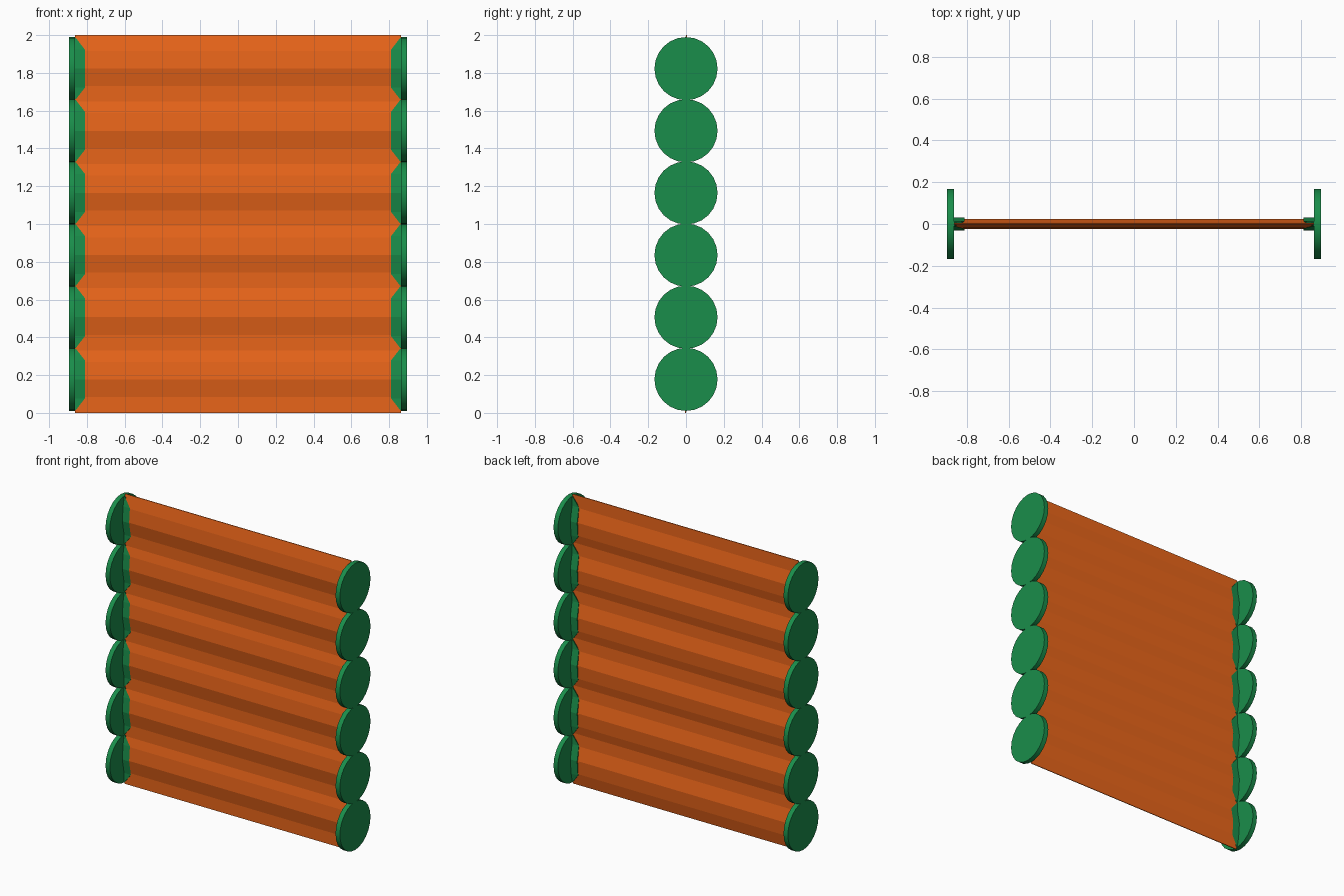
import bpy, math

if "Cube" in bpy.data.objects:
    bpy.data.objects.remove(bpy.data.objects["Cube"])

COUNT, PITCH, HALF_H = 6, 0.329, 0.1775
X_SLAT, X_CAP, X_SLEEVE, RADIUS = 0.862, 0.895, 0.81, 0.167

# Front side of the S-shaped blade as (z, y), top to bottom; the back is its half turn
FRONT = [(HALF_H, 0.0), (0.093, -0.018), (0.0, -0.025), (-0.093, -0.006), (-HALF_H, -0.005)]


def material(name, color):
    mat = bpy.data.materials.new(name)
    mat.diffuse_color = color
    mat.use_nodes = True
    mat.node_tree.nodes["Principled BSDF"].inputs["Base Color"].default_value = mat.diffuse_color
    return mat


orange = material("orange", (0.82, 0.13, 0.01, 1))
green = material("green", (0.01, 0.27, 0.07, 1))


def front_y(z):
    for (z1, y1), (z0, y0) in zip(FRONT, FRONT[1:]):
        if z >= z0:
            return y0 + (y1 - y0) * (z - z0) / (z1 - z0)
    return FRONT[-1][1]


def add_prism(name, ring_a, ring_b, mat, z):
    """Closed solid between two matching rings of points."""
    n = len(ring_a)
    faces = [(i, (i + 1) % n, n + (i + 1) % n, n + i) for i in range(n)]
    faces += [tuple(reversed(range(n))), tuple(range(n, 2 * n))]
    mesh = bpy.data.meshes.new(name)
    mesh.from_pydata(ring_a + ring_b, [], faces)
    mesh.materials.append(mat)
    obj = bpy.data.objects.new(name, mesh)
    obj.location.z = z
    bpy.context.collection.objects.link(obj)
    bpy.context.view_layer.objects.active = obj
    bpy.ops.object.select_all(action='DESELECT')
    obj.select_set(True)
    bpy.ops.object.mode_set(mode='EDIT')
    bpy.ops.mesh.select_all(action='SELECT')
    bpy.ops.mesh.normals_make_consistent(inside=False)
    bpy.ops.object.mode_set(mode='OBJECT')
    return obj


def add_slat(z):
    outline = [(y, h) for h, y in FRONT] + [(-y, -h) for h, y in FRONT]
    add_prism("slat", [(-X_SLAT, y, h) for y, h in outline],
              [(X_SLAT, y, h) for y, h in outline], orange, z)


def add_sleeve(side, z):
    # Clip around the blade end, tapering towards its top and bottom
    heights = [(0.162, 0.858), (0.1, X_SLEEVE), (0.0, X_SLEEVE), (-0.1, X_SLEEVE), (-0.162, 0.858)]
    outline = [(front_y(h) - 0.006, h, x) for h, x in heights]
    outline += [(-y, -h, x) for y, h, x in outline]
    add_prism("end_sleeve", [(side * x, y, h) for y, h, x in outline],
              [(side * 0.864, y, h) for y, h, x in outline], green, z)


def add_disc(side, z):
    bpy.ops.mesh.primitive_cylinder_add(
        vertices=24, radius=RADIUS, depth=X_CAP - X_SLAT,
        location=(side * (X_CAP + X_SLAT) / 2, 0, z), rotation=(0, math.pi / 2, 0))
    disc = bpy.context.object
    disc.name = "end_disc"
    disc.data.materials.append(green)
    bpy.ops.object.shade_smooth_by_angle(angle=math.radians(30))


# Stack of interlocking blades, each with a cap at both ends
for i in range(COUNT):
    z = HALF_H + i * PITCH
    add_slat(z)
    for side in (-1, 1):
        add_sleeve(side, z)
        add_disc(side, z)
